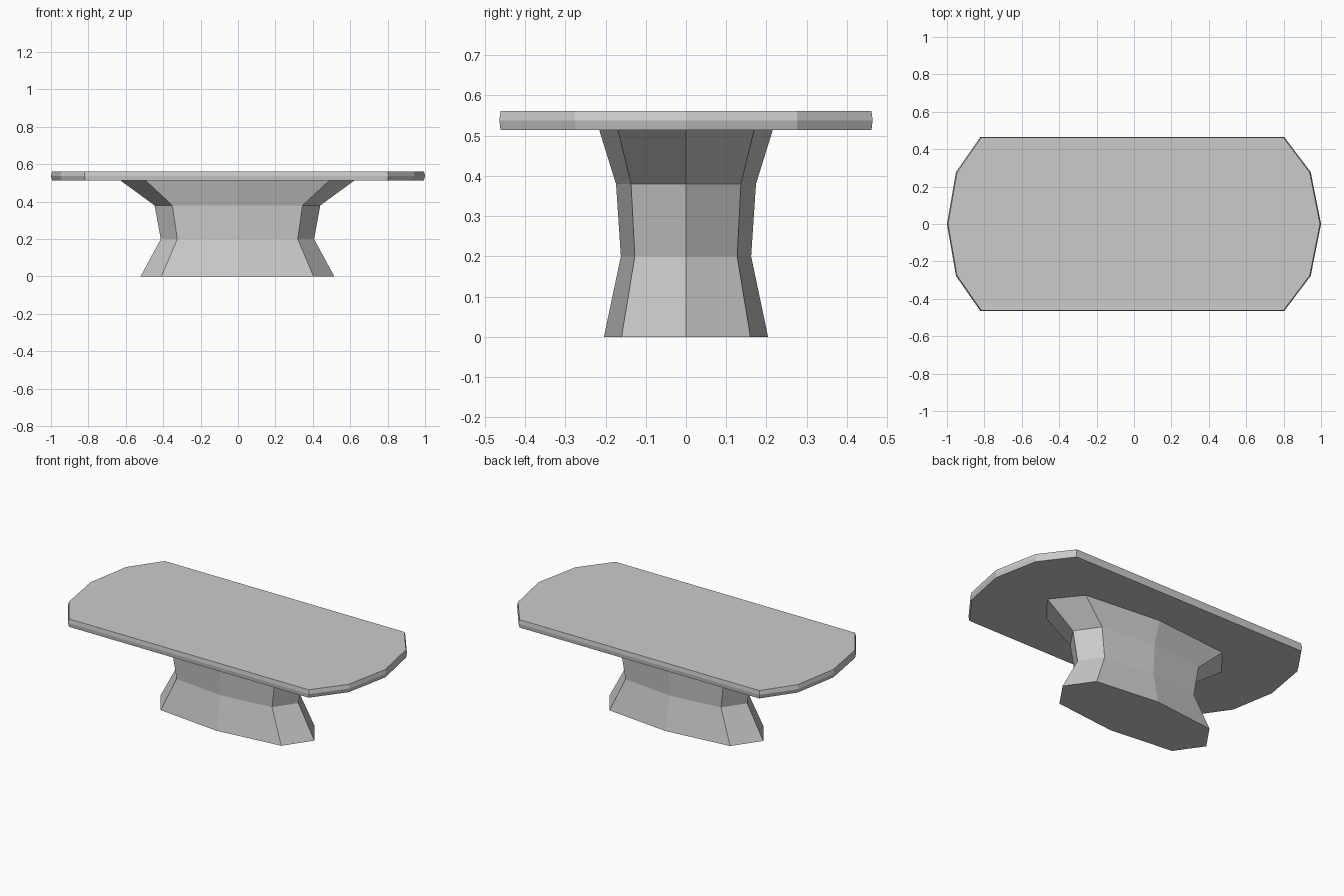
import bpy, bmesh

cube = bpy.data.objects.get("Cube")
if cube:
    bpy.data.objects.remove(cube, do_unlink=True)

grey = bpy.data.materials.new("plain_grey")
grey.use_nodes = True
colour = (0.6, 0.6, 0.6, 1)
grey.diffuse_color = colour
bsdf = next(n for n in grey.node_tree.nodes if n.type == 'BSDF_PRINCIPLED')
bsdf.inputs["Base Color"].default_value = colour
bsdf.inputs["Roughness"].default_value = 0.8


def loft(name, rings, cap_top=True):
    """Skin a stack of matching rings into one flat-shaded object."""
    bm = bmesh.new()
    loops = [[bm.verts.new(p) for p in ring] for ring in rings]
    n = len(loops[0])
    for low, high in zip(loops, loops[1:]):
        for i in range(n):
            j = (i + 1) % n
            bm.faces.new((low[i], low[j], high[j], high[i]))
    bm.faces.new(loops[0][::-1])
    if cap_top:
        bm.faces.new(loops[-1])
    mesh = bpy.data.meshes.new(name)
    bm.to_mesh(mesh)
    bm.free()
    mesh.materials.append(grey)
    obj = bpy.data.objects.new(name, mesh)
    bpy.context.collection.objects.link(obj)
    return obj


# Table top: straight long sides, faceted round ends, slightly bulging rim
right_end = [(0.804, -0.464), (0.945, -0.277), (1, 0), (0.945, 0.277), (0.804, 0.464)]
left_end = [(-0.822, 0.464), (-0.952, 0.277), (-1, 0), (-0.952, -0.277), (-0.822, -0.464)]
outline = right_end + left_end


def top_ring(z, scale):
    return [(x * scale, y * scale, z) for x, y in outline]


loft("table_top", [top_ring(0.514, 0.994), top_ring(0.538, 1), top_ring(0.562, 0.994)])

# Pedestal: stretched octagon, waisted in the middle and flaring to the top
DIAG = 0.785
octagon = [(1, 0), (DIAG, DIAG), (0, 1), (-DIAG, DIAG),
           (-1, 0), (-DIAG, -DIAG), (0, -1), (DIAG, -DIAG)]
levels = [(0, 0.518, 0.204), (0.2, 0.41, 0.162), (0.38, 0.443, 0.174), (0.515, 0.628, 0.216)]
loft("pedestal", [[(x * a - 0.003, y * b, z) for x, y in octagon] for z, a, b in levels],
     cap_top=False)
